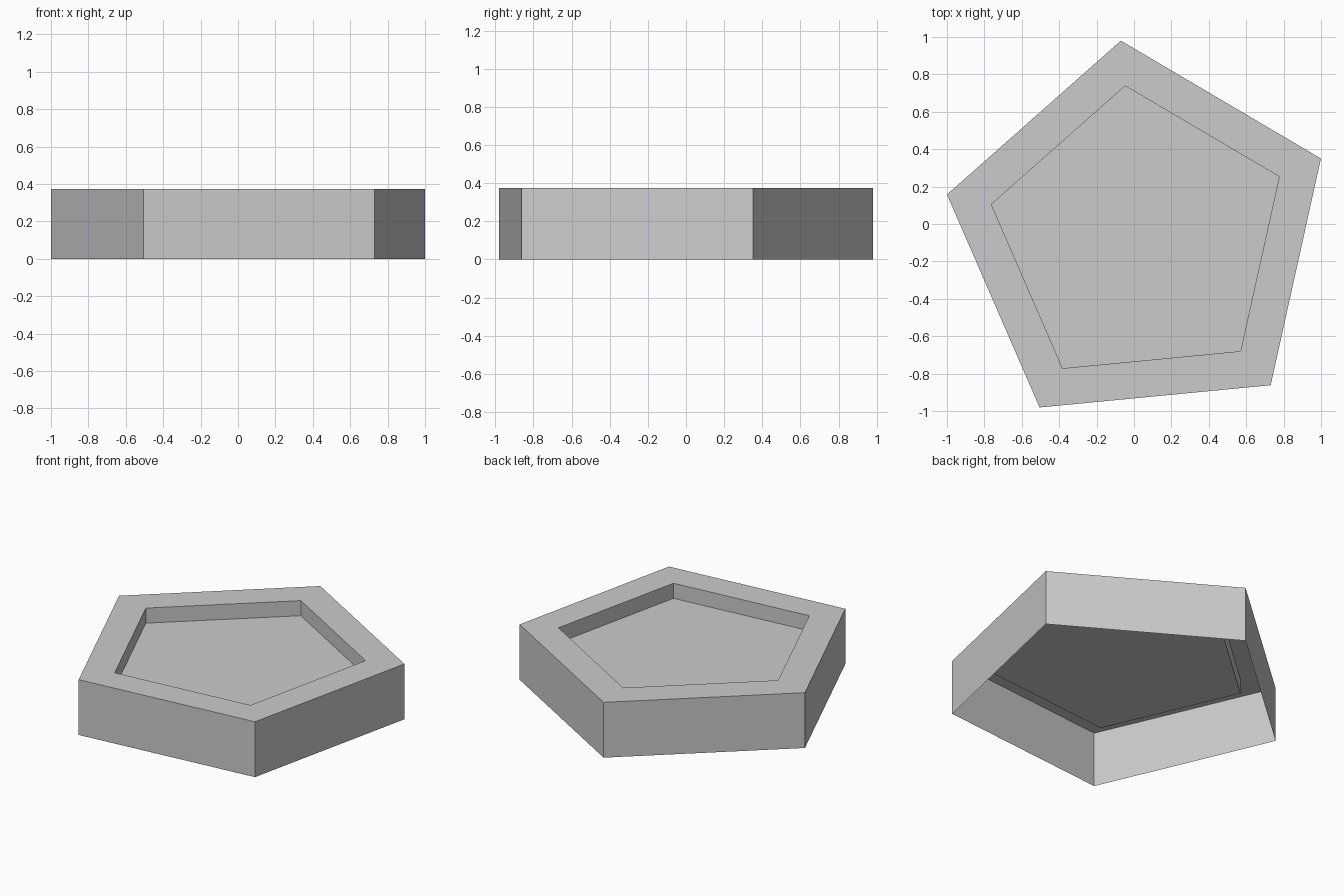
import bpy
import bmesh
from math import cos, sin, radians, tau

default = bpy.data.objects.get("Cube")
if default:
    bpy.data.objects.remove(default, do_unlink=True)

SIDES = 5
TURN = radians(95.5)
CENTRE_X, CENTRE_Y = 0.031, -0.071
OUTER, INNER = 1.056, 0.813
HEIGHT, FLOOR = 0.374, 0.272

# Plain grey material
grey = bpy.data.materials.new("light_grey")
grey.use_nodes = True
colour = (0.6, 0.6, 0.6, 1)
grey.diffuse_color = colour
grey.node_tree.nodes["Principled BSDF"].inputs["Base Color"].default_value = colour


def ring(bm, radius, z):
    """Counter-clockwise pentagon of vertices."""
    angles = [TURN + tau * i / SIDES for i in range(SIDES)]
    return [bm.verts.new((CENTRE_X + radius * cos(a),
                          CENTRE_Y + radius * sin(a), z)) for a in angles]


# Open-bottomed shell: outer wall, top rim, recess wall, recess floor
bm = bmesh.new()
profile = [(OUTER, 0), (OUTER, HEIGHT), (INNER, HEIGHT), (INNER, FLOOR)]
rings = [ring(bm, radius, z) for radius, z in profile]
for low, high in zip(rings, rings[1:]):
    for i in range(SIDES):
        j = (i + 1) % SIDES
        bm.faces.new((low[i], low[j], high[j], high[i]))
bm.faces.new(rings[-1])

mesh = bpy.data.meshes.new("pentagon_tray")
bm.to_mesh(mesh)
bm.free()
mesh.materials.append(grey)
tray = bpy.data.objects.new("pentagon_tray", mesh)
bpy.context.collection.objects.link(tray)
